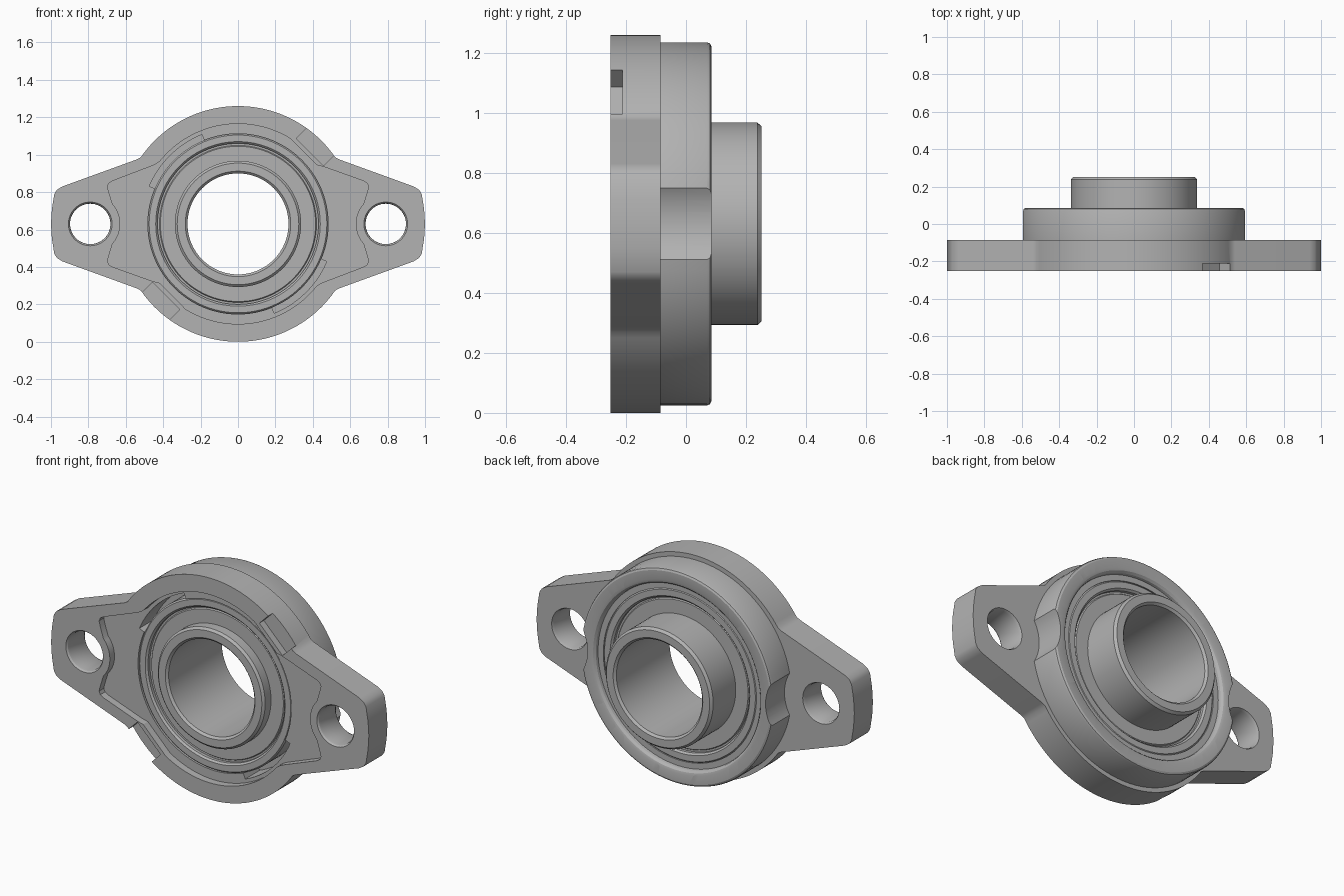
import bpy, bmesh, math
from math import cos, sin, radians

if "Cube" in bpy.data.objects:
    bpy.data.objects.remove(bpy.data.objects["Cube"], do_unlink=True)

CZ = 0.63       # height of the bearing axis
HOLE_X = 0.79   # bolt hole offset
FRONT, BACK = -0.252, -0.085
SEG = 96

steel = bpy.data.materials.new("grey_steel")
steel.use_nodes = True
steel.diffuse_color = (0.45, 0.45, 0.45, 1)
steel.node_tree.nodes["Principled BSDF"].inputs["Base Color"].default_value = (0.45, 0.45, 0.45, 1)


def finish(name, bm):
    bmesh.ops.remove_doubles(bm, verts=bm.verts, dist=1e-6)
    bmesh.ops.recalc_face_normals(bm, faces=bm.faces)
    mesh = bpy.data.meshes.new(name)
    bm.to_mesh(mesh)
    bm.free()
    mesh.materials.append(steel)
    obj = bpy.data.objects.new(name, mesh)
    bpy.context.collection.objects.link(obj)
    return obj


def prism(name, outline, y0, y1):
    """Extrude an (x, z) outline, given about the axis, along y."""
    bm = bmesh.new()
    face = bm.faces.new([bm.verts.new((x, y0, CZ + z)) for x, z in outline])
    ext = bmesh.ops.extrude_face_region(bm, geom=[face])["geom"]
    moved = [v for v in ext if isinstance(v, bmesh.types.BMVert)]
    bmesh.ops.translate(bm, verts=moved, vec=(0, y1 - y0, 0))
    return finish(name, bm)


def lathe(name, profile, cx=0.0, seg=SEG):
    """Revolve a closed (radius, y) profile about a line along y."""
    bm = bmesh.new()
    rings = []
    for i in range(seg):
        a = math.tau * i / seg
        rings.append([bm.verts.new((cx + r * cos(a), y, CZ + r * sin(a))) for r, y in profile])
    n = len(profile)
    for i in range(seg):
        p, q = rings[i], rings[(i + 1) % seg]
        for j in range(n):
            k = (j + 1) % n
            if profile[j][0] > 0 or profile[k][0] > 0:
                bm.faces.new((p[j], p[k], q[k], q[j]))
    return finish(name, bm)


def arc(r, a0, a1, n, cx=0.0):
    steps = [radians(a0 + (a1 - a0) * i / n) for i in range(n + 1)]
    return [(cx + r * cos(a), r * sin(a)) for a in steps]


def half_turn(points):
    return points + [(-x, -z) for x, z in points]


def boolean(target, tool, operation="DIFFERENCE"):
    mod = target.modifiers.new("cut", "BOOLEAN")
    mod.operation = operation
    mod.solver = "EXACT"
    mod.object = tool
    bpy.context.view_layer.objects.active = target
    bpy.ops.object.modifier_apply(modifier=mod.name)
    bpy.data.objects.remove(tool, do_unlink=True)


def smooth(obj):
    bpy.ops.object.select_all(action="DESELECT")
    obj.select_set(True)
    bpy.context.view_layer.objects.active = obj
    bpy.ops.object.shade_smooth_by_angle(angle=radians(25))


# Flange plate: round body with two tapered ears
upper = [(1.0, 0.0), (0.995, 0.08), (0.982, 0.16), (0.968, 0.182), (0.94, 0.2), (0.54, 0.345)]
lower = [(x, -z) for x, z in reversed(upper[1:])]
housing = prism("flanged_housing", half_turn(lower + upper + arc(0.63, 34.5, 145.5, 44)), FRONT, BACK)

# Round boss on the back, scalloped for bolt clearance
boss = lathe("boss", [(0, -0.12), (0.605, -0.12), (0.605, 0.07), (0.601, 0.08), (0.591, 0.085), (0, 0.085)])
for side in (-1, 1):
    boolean(boss, prism("clearance", arc(0.23, 0, 355, 71, side * HOLE_X), -0.3, 0.3))
boolean(housing, boss, "UNION")

# Shallow front recess that leaves a land round each bolt hole
recess = (arc(0.535, -90, -39, 20)
          + [(0.435, -0.322), (0.46, -0.31), (0.67, -0.23), (0.69, -0.218), (0.698, -0.2), (0.692, -0.175)]
          + arc(0.16, 222, 138, 14, HOLE_X)
          + [(0.692, 0.175), (0.698, 0.2), (0.69, 0.218), (0.67, 0.23), (0.46, 0.305), (0.42, 0.315)]
          + arc(0.535, 58.5, 89, 12))
boolean(housing, prism("recess", half_turn(recess), -0.4, -0.21))

# Bearing seat with flared back lip
boolean(housing, lathe("seat", [(0, -0.4), (0.482, -0.4), (0.482, 0.055), (0.515, 0.055),
                                (0.518, 0.07), (0.528, 0.081), (0.545, 0.086), (0.545, 0.2), (0, 0.2)]))

for side in (-1, 1):
    # Bolt holes with eased edges
    boolean(housing, lathe("bolt_hole", [(0, -0.4), (0.117, -0.4), (0.117, FRONT), (0.11, -0.243),
                                         (0.108, -0.23), (0.108, -0.1), (0.115, BACK),
                                         (0.115, 0.2), (0, 0.2)], side * HOLE_X, 64))
    # Wrench notch across the rim, on one diagonal
    c = math.sqrt(0.5) * side
    notch = [(c * (d - t), c * (d + t)) for d, t in
             ((0.543, -0.103), (0.75, -0.103), (0.75, 0.103), (0.543, 0.103))]
    boolean(housing, prism("rim_notch", notch, -0.4, -0.212))
    # Curved loading slot beside the bearing, on the other diagonal
    start = 112 if side < 0 else -68
    slot = arc(0.515, start, start + 45, 20) + arc(0.44, start + 45, start, 20)
    boolean(housing, prism("loading_slot", slot, -0.4, -0.08))
smooth(housing)

# Bearing: outer ring, seals and long inner ring
outer = lathe("bearing_outer_ring", [(0.44, -0.205), (0.475, -0.205), (0.483, -0.197), (0.483, 0.047),
                                     (0.475, 0.055), (0.44, 0.055), (0.43, 0.045), (0.43, -0.195)])
seal = lathe("bearing_seal", [(0.33, -0.185), (0.415, -0.185), (0.42, -0.178), (0.435, -0.178),
                              (0.435, 0.028), (0.42, 0.028), (0.415, 0.035), (0.33, 0.035)])
inner = lathe("bearing_inner_ring", [(0.282, -0.25), (0.325, -0.25), (0.3375, -0.238), (0.3375, 0.238),
                                     (0.325, 0.252), (0.282, 0.252), (0.27, 0.24), (0.27, -0.238)])
for part in (outer, seal, inner):
    smooth(part)
